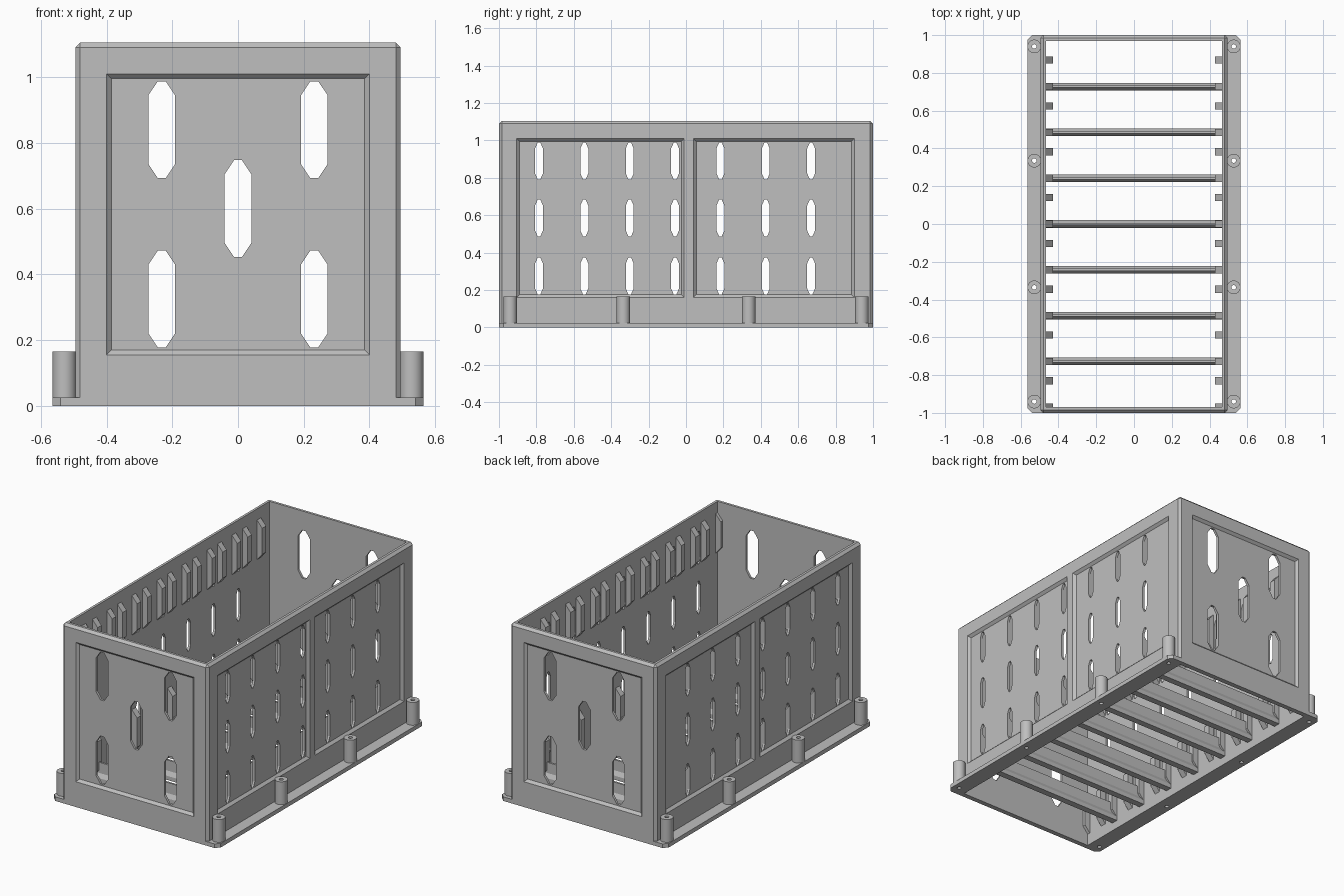
import bpy, bmesh
from mathutils import Vector

cube = bpy.data.objects.get("Cube")
if cube:
    bpy.data.objects.remove(cube, do_unlink=True)

grey = bpy.data.materials.new("plain grey")
grey.use_nodes = True
COLOUR = (0.52, 0.52, 0.52, 1)
grey.diffuse_color = COLOUR
grey.node_tree.nodes["Principled BSDF"].inputs["Base Color"].default_value = COLOUR

WX, WY, H = 0.495, 1.0, 1.105      # outer half width, half depth, height
T, CH, BASE = 0.03, 0.015, 0.025   # wall, chamfer / recess depth, base plate
PITCH = 0.2425                     # spacing of the slots and bars


def loft(bm, rings):
    """Closed solid through two or more rings of points."""
    rows = [[bm.verts.new(p) for p in ring] for ring in rings]
    n = len(rows[0])
    for a, b in zip(rows, rows[1:]):
        for i in range(n):
            j = (i + 1) % n
            bm.faces.new((a[i], a[j], b[j], b[i]))
    bm.faces.new(rows[0][::-1])
    bm.faces.new(rows[-1])


def prism(bm, pts, axis, a, b):
    """Extrude a 2D outline along x, y or z from a to b."""
    def place(p, d):
        q = list(p)
        q.insert("xyz".index(axis), d)
        return Vector(q)
    loft(bm, [[place(p, a) for p in pts], [place(p, b) for p in pts]])


def rect(u0, u1, v0, v1):
    return [(u0, v0), (u1, v0), (u1, v1), (u0, v1)]


def finish(name, bm):
    bmesh.ops.recalc_face_normals(bm, faces=bm.faces[:])
    me = bpy.data.meshes.new(name)
    bm.to_mesh(me)
    bm.free()
    me.materials.append(grey)
    ob = bpy.data.objects.new(name, me)
    bpy.context.scene.collection.objects.link(ob)
    return ob


def cut(ob, cutters):
    for c in cutters:
        mod = ob.modifiers.new("cut", 'BOOLEAN')
        mod.operation, mod.solver, mod.object = 'DIFFERENCE', 'EXACT', c
    bpy.context.view_layer.update()
    deps = bpy.context.evaluated_depsgraph_get()
    me = bpy.data.meshes.new_from_object(ob.evaluated_get(deps))
    ob.modifiers.clear()
    ob.data = me


def slot_outline(u, v, half_w, half_h, tip):
    """Upright slot with tapered, slightly blunt ends."""
    k, s = half_w * 0.3, half_h - tip
    side = [(k, -half_h), (half_w, -s), (half_w, s), (k, half_h)]
    return [(u + a, v + b) for a, b in side] + [(u - a, v + b) for a, b in side[::-1]]


def recess(bm, u0, u1, v0, v1, axis, sign, face):
    """Cutter for a panel with 45 degree edges."""
    rings = []
    for d in (CH, -CH):
        ring = [(u0 - d * -1, v0 + d), (u1 - d, v0 + d), (u1 - d, v1 - d), (u0 + d, v1 - d)]
        depth = sign * (face - d)
        rings.append([(depth, u, v) if axis == "x" else (u, depth, v) for u, v in ring])
    loft(bm, rings)


# Cutters: inner cavity, sunken panels, vent slots, screw holes
bm = bmesh.new()
prism(bm, rect(-WX + T, WX - T, -WY + T, WY - T), "z", -0.1, H + 0.1)
cavity = finish("cavity_cutter", bm)

bm = bmesh.new()
for s in (-1, 1):
    recess(bm, -0.4, 0.4, 0.155, 1.01, "y", s, WY)
    recess(bm, -0.905, -0.01, 0.16, 1.01, "x", s, WX)
    recess(bm, 0.04, 0.9, 0.16, 1.01, "x", s, WX)
panels = finish("panel_cutter", bm)

bm = bmesh.new()
for s in (-1, 1):
    for u, v in ((-0.232, 0.84), (0.232, 0.84), (0, 0.6), (-0.232, 0.325), (0.232, 0.325)):
        prism(bm, slot_outline(u, v, 0.041, 0.147, 0.043), "y", s * 0.93, s * 1.05)
    for i in range(7):
        for v in (0.89, 0.585, 0.275):
            prism(bm, slot_outline(-0.786 + i * PITCH, v, 0.021, 0.1, 0.033), "x", s * 0.44, s * 0.53)
slots = finish("slot_cutter", bm)


def add_cylinders(bm, r, z0, z1, seg):
    for x in (-0.528, 0.528):
        for y in (-0.94, -0.335, 0.335, 0.94):
            made = bmesh.ops.create_cone(bm, cap_ends=True, segments=seg, radius1=r,
                                         radius2=r, depth=z1 - z0)
            bmesh.ops.translate(bm, verts=made["verts"], vec=(x, y, (z0 + z1) / 2))


bm = bmesh.new()
add_cylinders(bm, 0.012, -0.05, 0.25, 16)
holes = finish("hole_cutter", bm)

# Box walls with chamfered corners and rim
bm = bmesh.new()
prism(bm, rect(-WX, WX, -WY, WY), "z", BASE, H)
edges = [e for e in bm.edges if max(v.co.z for v in e.verts) > H - 0.01]
bmesh.ops.bevel(bm, geom=edges, offset=CH, segments=1, affect='EDGES')
walls = finish("box_walls", bm)
cut(walls, [cavity, panels, slots])

# Base flange with clipped corners
bm = bmesh.new()
fx, c = 0.565, 0.025
quarter = [(fx, WY - c), (fx - c, WY)]
outline = quarter + [(-x, y) for x, y in quarter[::-1]]
outline += [(-x, -y) for x, y in outline]
prism(bm, outline, "z", 0, BASE)
flange = finish("base_flange", bm)
cut(flange, [cavity, holes])

# Screw posts
bm = bmesh.new()
add_cylinders(bm, 0.036, BASE - 0.005, 0.165, 32)
posts = finish("screw_posts", bm)
cut(posts, [holes])

# Card guides on the inner side walls, upper and lower rows
bm = bmesh.new()
wall, tip = WX - T + 0.003, 0.43
for s in (-1, 1):
    for z0, z1 in ((0.79, 1.04), (0.07, 0.34)):
        profile = [(s * wall, z0), (s * tip, z0 + 0.045), (s * tip, z1 - 0.045), (s * wall, z1)]
        for start in (0.7275, 0.8675):
            for i in range(8):
                y = start - i * PITCH
                prism(bm, profile, "y", y - 0.019, y + 0.019)
finish("card_guides", bm)

# Cross bars near the open bottom
bm = bmesh.new()
half = [(0.02, 0.05), (0.02, 0.075), (0.006, 0.1), (0.006, 0.165)]
for i in range(-3, 4):
    y = i * PITCH
    section = [(y + a, z) for a, z in half] + [(y - a, z) for a, z in half[::-1]]
    prism(bm, section, "x", -wall, wall)
finish("cross_bars", bm)

for helper in (cavity, panels, slots, holes):
    bpy.data.objects.remove(helper, do_unlink=True)

# Smooth the round posts only
bpy.ops.object.select_all(action='DESELECT')
posts.select_set(True)
bpy.context.view_layer.objects.active = posts
bpy.ops.object.shade_smooth_by_angle()
